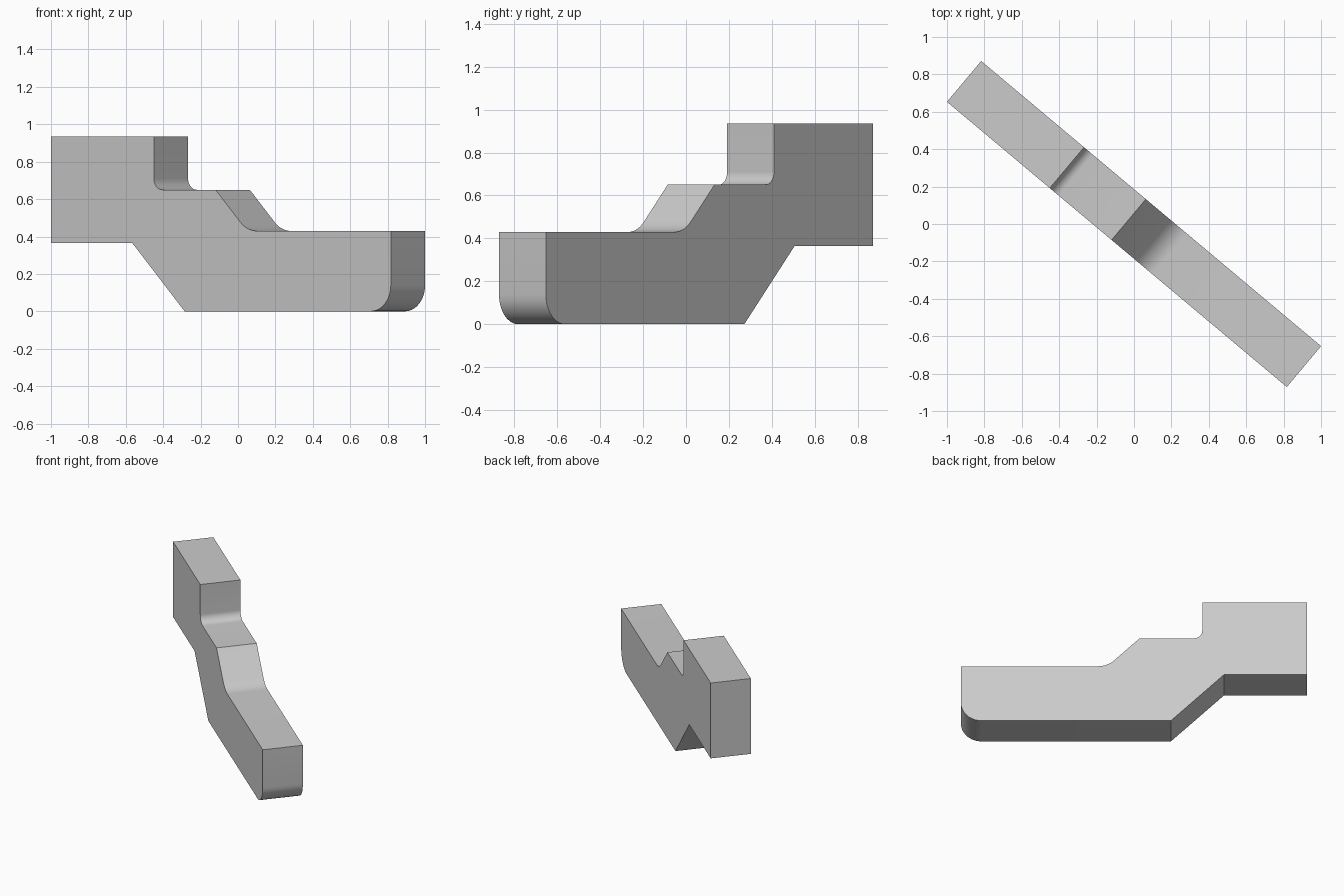
import bpy
import bmesh
import math
from mathutils import Vector, Matrix

cube = bpy.data.objects.get("Cube")
if cube:
    bpy.data.objects.remove(cube, do_unlink=True)

LENGTH, WIDTH, TURN = 2.372, 0.285, math.radians(-40)
STEPS = 10


def fillet(prev, corner, nxt, radius):
    """Points of a round arc that replaces one profile corner."""
    a, b = (prev - corner).normalized(), (nxt - corner).normalized()
    half = a.angle(b) / 2
    reach = radius / math.tan(half)
    centre = corner + (a + b).normalized() * radius / math.sin(half)
    start = (corner + a * reach - centre).normalized()
    end = (corner + b * reach - centre).normalized()
    return [centre + start.slerp(end, i / STEPS) * radius for i in range(STEPS + 1)]


# Side profile: distance along the bar, height, corner radius
profile = [
    (0, 0.365, 0), (0.568, 0.365, 0), (0.933, 0, 0),
    (LENGTH, 0, 0.14), (LENGTH, 0.43, 0),
    (1.369, 0.43, 0.16), (1.149, 0.65, 0),
    (0.718, 0.65, 0.06), (0.718, 0.935, 0), (0, 0.935, 0),
]
corners = [Vector((u - LENGTH / 2, -WIDTH / 2, z)) for u, z, _ in profile]
outline = []
for i, corner in enumerate(corners):
    radius = profile[i][2]
    if radius:
        outline += fillet(corners[i - 1], corner, corners[(i + 1) % len(corners)], radius)
    else:
        outline.append(corner)

# Extrude the profile across the width and turn the bar diagonally
bm = bmesh.new()
side = bm.faces.new([bm.verts.new(p) for p in outline])
extruded = bmesh.ops.extrude_face_region(bm, geom=[side], use_keep_orig=True)
far_verts = [v for v in extruded["geom"] if isinstance(v, bmesh.types.BMVert)]
bmesh.ops.translate(bm, verts=far_verts, vec=(0, WIDTH, 0))
bmesh.ops.recalc_face_normals(bm, faces=bm.faces)
bm.transform(Matrix.Rotation(TURN, 4, "Z"))
mesh = bpy.data.meshes.new("stepped_bar")
bm.to_mesh(mesh)
bm.free()

bar = bpy.data.objects.new("stepped_bar", mesh)
bpy.context.collection.objects.link(bar)

# Plain grey finish
grey = bpy.data.materials.new("plain_grey")
grey.use_nodes = True
colour = (0.6, 0.6, 0.6, 1)
grey.diffuse_color = colour
grey.node_tree.nodes["Principled BSDF"].inputs["Base Color"].default_value = colour
mesh.materials.append(grey)

# Smooth the rounded corners, keep the other edges sharp
bpy.ops.object.select_all(action="DESELECT")
bar.select_set(True)
bpy.context.view_layer.objects.active = bar
bpy.ops.object.shade_smooth_by_angle(angle=math.radians(30))
